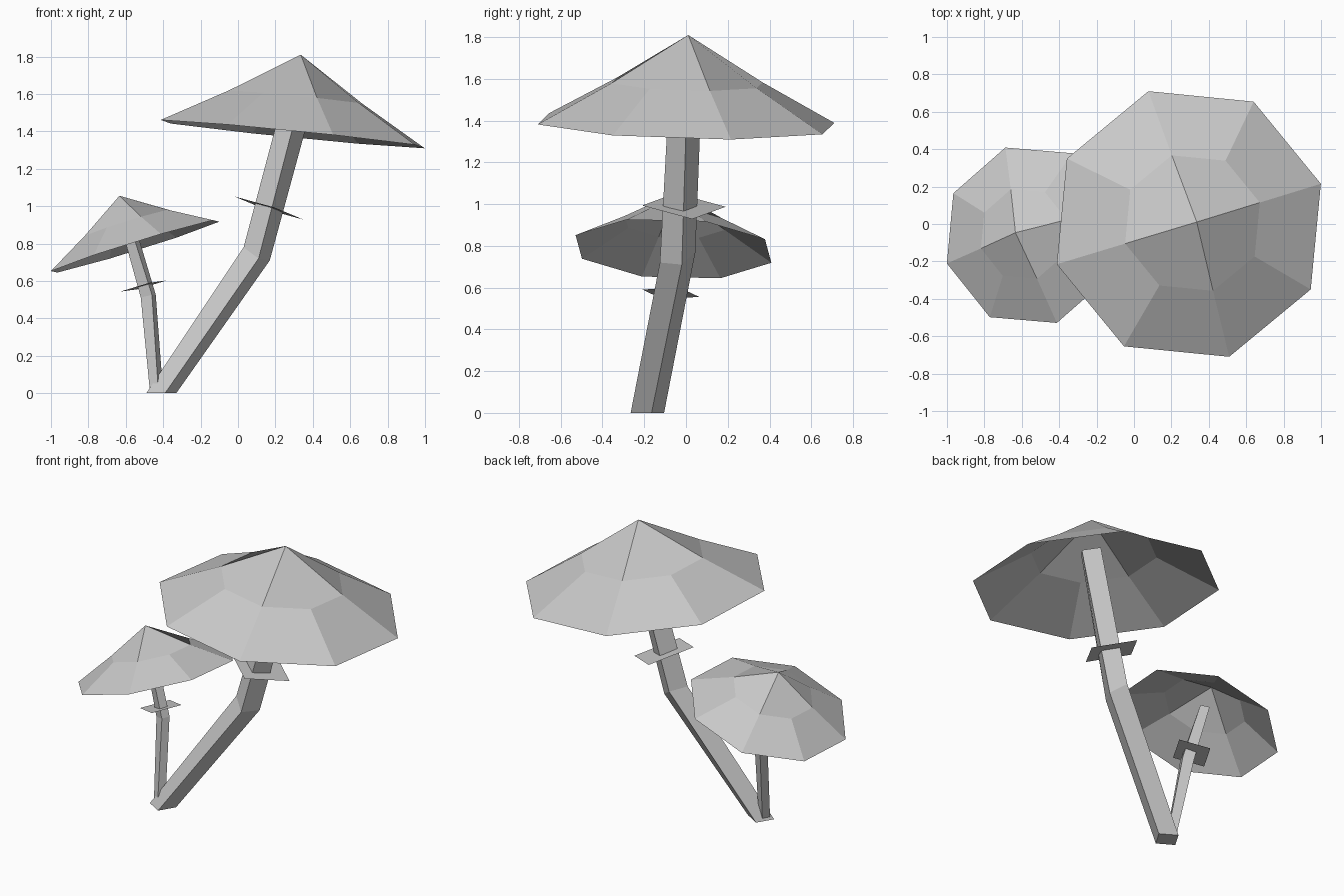
import bpy, bmesh, math
from mathutils import Vector

cube = bpy.data.objects.get("Cube")
if cube:
    bpy.data.objects.remove(cube, do_unlink=True)

# One flat grey for the whole model
grey = bpy.data.materials.new("plain_grey")
grey.use_nodes = True
colour = (0.58, 0.58, 0.58, 1)
grey.diffuse_color = colour
grey.node_tree.nodes["Principled BSDF"].inputs["Base Color"].default_value = colour


def finish(bm, name):
    mesh = bpy.data.meshes.new(name)
    bm.to_mesh(mesh)
    bm.free()
    mesh.materials.append(grey)
    obj = bpy.data.objects.new(name, mesh)
    bpy.context.collection.objects.link(obj)
    return obj


def square(bm, centre, a, b):
    """Four corners given by two half diagonals."""
    c, a, b = Vector(centre), Vector(a), Vector(b)
    return [bm.verts.new(p) for p in (c + a, c - b, c - a, c + b)]


def make_stem(name, sections):
    bm = bmesh.new()
    rings = [square(bm, *s) for s in sections]
    for low, high in zip(rings, rings[1:]):
        for i in range(4):
            j = (i + 1) % 4
            bm.faces.new((low[i], low[j], high[j], high[i]))
    bm.faces.new(rings[0][::-1])
    bm.faces.new(rings[-1])
    bmesh.ops.recalc_face_normals(bm, faces=bm.faces)
    return finish(bm, name)


def make_collar(name, centre, a, b):
    bm = bmesh.new()
    bm.faces.new(square(bm, centre, a, b))
    return finish(bm, name)


def make_cap(name, centre, axis, radius):
    """Open eight-sided shell whose peak is closed by four quads."""
    bm = bmesh.new()
    centre, n = Vector(centre), Vector(axis).normalized()
    v = n.cross(Vector((1, 0, 0))).normalized()
    u = v.cross(n)

    def ring(r, h):
        angles = [math.radians(17 + 45 * i) for i in range(8)]
        return [bm.verts.new(centre + radius * (h * n + r * (math.cos(t) * u + math.sin(t) * v)))
                for t in angles]

    rim, mid = ring(1, 0), ring(0.51, 0.265)
    peak = bm.verts.new(centre + n * radius * 0.575)
    for i in range(8):
        j = (i + 1) % 8
        bm.faces.new((rim[i], rim[j], mid[j], mid[i]))
    for i in range(0, 8, 2):
        bm.faces.new((peak, mid[i], mid[i + 1], mid[(i + 2) % 8]))
    return finish(bm, name)


# Large mushroom
make_stem("large_stem", [
    ((-0.41, -0.185, 0), (0.08, 0.02, 0), (0.02, -0.08, 0)),
    ((0.10, -0.04, 0.745), (0.07, 0.02, -0.035), (0.01, -0.085, -0.025)),
    ((0.33, 0, 1.6), (0.077, 0.007, -0.02), (0.01, -0.077, 0)),
])
make_collar("large_collar", (0.165, -0.01, 0.99), (0.185, 0.04, -0.062), (0.03, -0.2, 0.003))
make_cap("large_cap", (0.293, 0, 1.385), (0.1, 0.025, 1), 0.742)

# Small mushroom
make_stem("small_stem", [
    ((-0.435, -0.185, 0), (0.035, 0.008, 0), (0.01, -0.035, 0)),
    ((-0.48, -0.085, 0.52), (0.04, 0.01, 0.008), (0.02, -0.04, 0.005)),
    ((-0.59, -0.06, 0.9), (0.035, 0.008, 0.01), (0.012, -0.036, 0)),
])
make_collar("small_collar", (-0.505, -0.073, 0.573), (0.125, 0.035, 0.03), (0.03, -0.135, 0.017))
make_cap("small_cap", (-0.55, -0.06, 0.785), (-0.31, 0.05, 1), 0.493)
